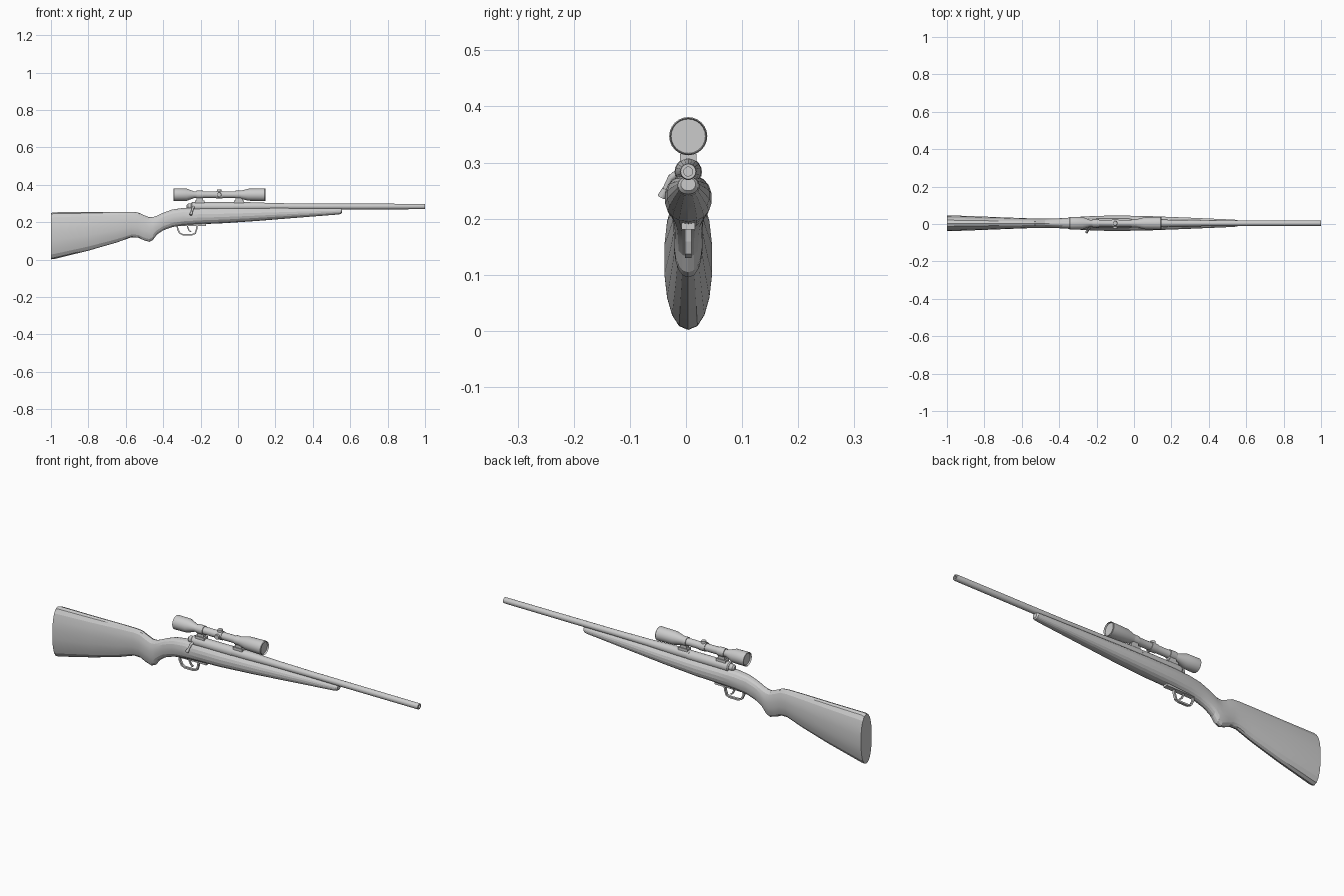
import bpy, bmesh, math
from mathutils import Vector

if "Cube" in bpy.data.objects:
    bpy.data.objects.remove(bpy.data.objects["Cube"])

YC = 0.004  # centre plane of the body
gray = bpy.data.materials.new("plain gray")
gray.diffuse_color = (0.6, 0.6, 0.6, 1)
gray.use_nodes = True
gray.node_tree.nodes["Principled BSDF"].inputs["Base Color"].default_value = gray.diffuse_color


def finish(name, bm, smooth=None):
    bmesh.ops.recalc_face_normals(bm, faces=bm.faces)
    me = bpy.data.meshes.new(name)
    bm.to_mesh(me)
    bm.free()
    ob = bpy.data.objects.new(name, me)
    bpy.context.collection.objects.link(ob)
    me.materials.append(gray)
    if smooth:
        bpy.ops.object.select_all(action='DESELECT')
        ob.select_set(True)
        bpy.context.view_layer.objects.active = ob
        bpy.ops.object.shade_smooth_by_angle(angle=math.radians(smooth))
    return ob


def loft(name, rings, smooth=None):
    """Skin a list of equal-length point rings and cap both ends."""
    bm = bmesh.new()
    loops = [[bm.verts.new(p) for p in r] for r in rings]
    n = len(loops[0])
    for a, b in zip(loops, loops[1:]):
        for i in range(n):
            j = (i + 1) % n
            bm.faces.new((a[i], a[j], b[j], b[i]))
    bm.faces.new(loops[0])
    bm.faces.new(loops[-1])
    return finish(name, bm, smooth)


def lathe(name, profile, z, n=20, y=YC):
    """Turn (x, radius) pairs around a line parallel to x."""
    turn = [2 * math.pi * i / n for i in range(n)]
    return loft(name, [[(x, y + r * math.cos(t), z + r * math.sin(t)) for t in turn]
                       for x, r in profile], 30)


def rod(name, a, b, r1, r2, n=12):
    """Tapered round bar between two points."""
    a, b = Vector(a), Vector(b)
    q = (b - a).to_track_quat('Z', 'Y')
    turn = [2 * math.pi * i / n for i in range(n)]
    return loft(name, [[p + q @ Vector((r * math.cos(t), r * math.sin(t), 0)) for t in turn]
                       for p, r in ((a, r1), (b, r2))], 30)


def box(name, x0, x1, hw, z0, z1):
    return loft(name, [[(x, YC - hw, z0), (x, YC + hw, z0), (x, YC + hw, z1), (x, YC - hw, z1)]
                       for x in (x0, x1)])


def ribbon(name, path, hw, thick):
    """Flat strap of even thickness following (x, z) points."""
    rings = []
    for i, (x, z) in enumerate(path):
        p, q = path[max(i - 1, 0)], path[min(i + 1, len(path) - 1)]
        d = Vector((q[0] - p[0], q[1] - p[1])).normalized() * thick / 2
        rings.append([(x + s * d.y, YC + w, z - s * d.x)
                      for s, w in ((1, -hw), (1, hw), (-1, hw), (-1, -hw))])
    return loft(name, rings)


# Stock: x, bottom, top, half width
sections = [
    (-1.0, 0.003, 0.248, 0.043), (-0.985, 0.004, 0.252, 0.043), (-0.8, 0.049, 0.253, 0.036),
    (-0.65, 0.092, 0.255, 0.030), (-0.57, 0.120, 0.255, 0.027), (-0.535, 0.119, 0.252, 0.026),
    (-0.505, 0.105, 0.238, 0.026), (-0.475, 0.096, 0.226, 0.026), (-0.455, 0.105, 0.227, 0.026),
    (-0.435, 0.133, 0.233, 0.026), (-0.40, 0.157, 0.250, 0.027), (-0.35, 0.175, 0.268, 0.030),
    (-0.29, 0.184, 0.276, 0.035), (-0.2, 0.190, 0.278, 0.040), (-0.08, 0.195, 0.278, 0.042),
    (0.1, 0.207, 0.278, 0.038), (0.3, 0.223, 0.277, 0.030), (0.53, 0.241, 0.275, 0.020),
    (0.55, 0.244, 0.274, 0.018), (0.556, 0.250, 0.272, 0.013)]


def power(v, e):
    return math.copysign(abs(v) ** e, v)


rings = []
for x, zb, zt, hw in sections:
    ts = [2 * math.pi * (i + 0.5) / 18 for i in range(18)]
    rings.append([(x, YC + hw * power(math.cos(t), 0.9),
                   (zb + zt) / 2 + (zt - zb) / 2 * power(math.sin(t), 0.9) * 1.01) for t in ts])
loft("stock", rings, 15)

# Barrel with a hollow muzzle, and the receiver behind it
lathe("barrel", [(-0.03, 0.024), (0.06, 0.023), (0.2, 0.018), (0.4, 0.0155), (0.995, 0.0145),
                 (1.0, 0.0135), (1.0, 0.008), (0.96, 0.008)], 0.284)
lathe("receiver", [(-0.25, 0.020), (-0.245, 0.0245), (-0.025, 0.0245)], 0.283)
lathe("bolt_shroud", [(-0.275, 0.008), (-0.268, 0.015), (-0.235, 0.018)], 0.284)

# Bolt handle on the near side
rod("bolt_handle_root", (-0.235, YC - 0.01, 0.288), (-0.242, -0.027, 0.272), 0.008, 0.006)
rod("bolt_handle", (-0.241, -0.025, 0.276), (-0.25, -0.039, 0.248), 0.006, 0.005)
rod("bolt_knob", (-0.248, -0.036, 0.253), (-0.253, -0.043, 0.239), 0.006, 0.008)

# Trigger guard and trigger
ribbon("trigger_guard", [(-0.325, 0.190), (-0.323, 0.164), (-0.312, 0.142), (-0.296, 0.134),
                         (-0.245, 0.134), (-0.229, 0.140), (-0.222, 0.160), (-0.216, 0.196)],
       0.006, 0.008)
ribbon("trigger", [(-0.272, 0.192), (-0.269, 0.172), (-0.262, 0.157), (-0.252, 0.149)], 0.004, 0.007)
box("floor_plate", -0.335, -0.17, 0.012, 0.181, 0.193)

# Scope tube with recessed glass at both ends
ZS = 0.347
lathe("scope", [(-0.338, 0.028), (-0.345, 0.031), (-0.343, 0.034), (-0.275, 0.033),
                (-0.235, 0.018), (0.0, 0.018), (0.055, 0.032), (0.143, 0.034),
                (0.146, 0.032), (0.138, 0.0305)], ZS, 24)

# Adjustment collar and knobs
lathe("scope_collar", [(-0.118, 0.021), (-0.084, 0.021)], ZS)
rod("top_knob", (-0.101, YC, ZS), (-0.101, YC, 0.376), 0.013, 0.012)
rod("side_knob", (-0.101, YC, ZS), (-0.101, YC - 0.029, ZS), 0.013, 0.012)

# Mount bases and rings
for label, x in (("rear", -0.205), ("front", 0.005)):
    box(label + "_mount_base", x - 0.026, x + 0.026, 0.015, 0.298, 0.315)
    box(label + "_mount_post", x - 0.018, x + 0.018, 0.011, 0.312, 0.335)
    lathe(label + "_mount_ring", [(x - 0.018, 0.0215), (x + 0.018, 0.0215)], ZS)
